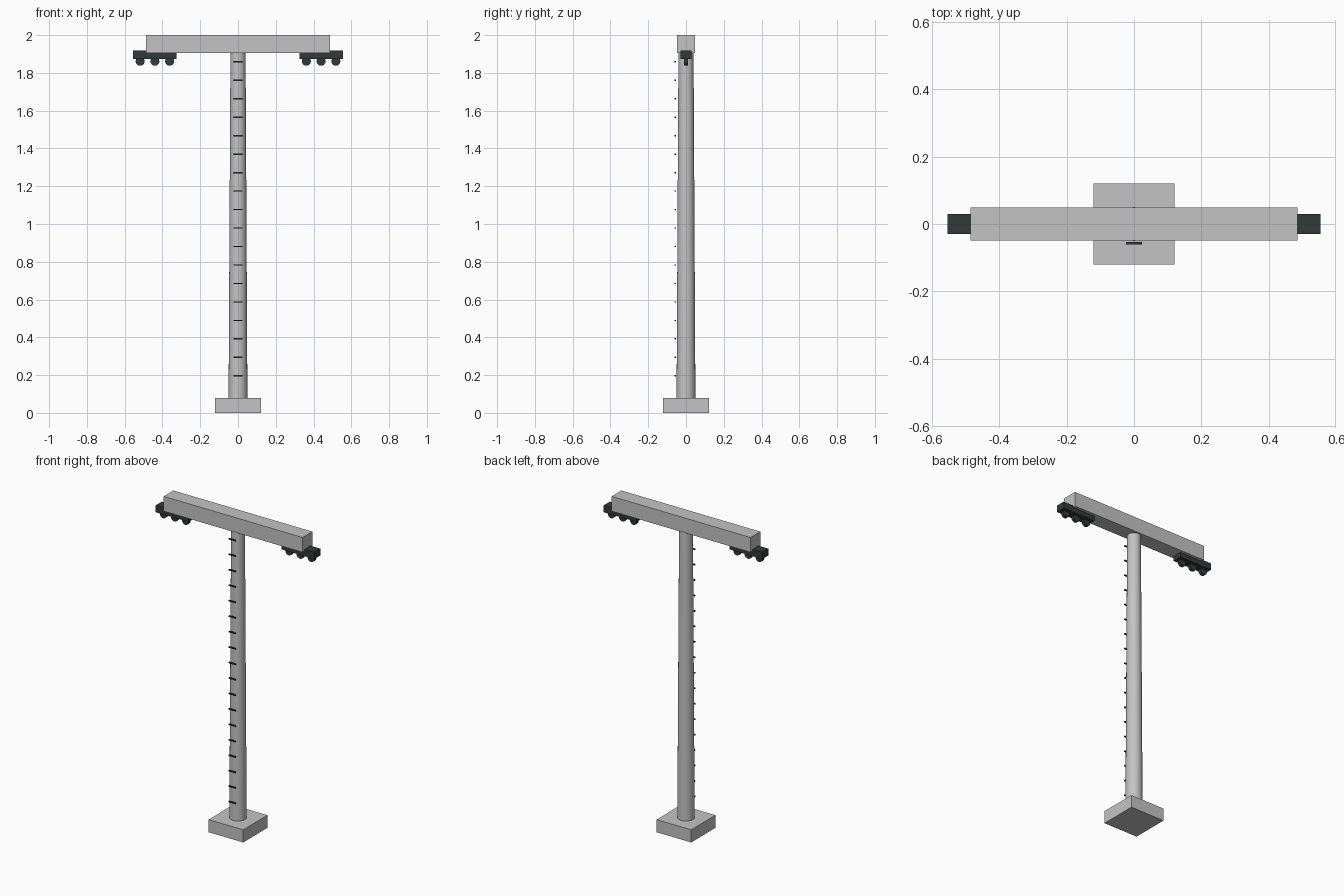
import bpy
import math

default = bpy.data.objects.get("Cube")
if default:
    bpy.data.objects.remove(default, do_unlink=True)


def material(name, color):
    mat = bpy.data.materials.new(name)
    mat.use_nodes = True
    mat.diffuse_color = color
    mat.node_tree.nodes["Principled BSDF"].inputs["Base Color"].default_value = color
    return mat


light_grey = material("light grey metal", (0.55, 0.55, 0.55, 1))
dark_grey = material("dark grey metal", (0.032, 0.042, 0.041, 1))


def finish(name, mat):
    obj = bpy.context.object
    obj.name = name
    obj.data.materials.append(mat)
    return obj


def box(name, center, size, mat):
    bpy.ops.mesh.primitive_cube_add(size=1, location=center)
    obj = finish(name, mat)
    obj.scale = size
    bpy.ops.object.transform_apply(location=False, rotation=False, scale=True)
    return obj


# Foundation, tapered mast and crossbeam
box("foundation", (0, 0, 0.04), (0.242, 0.242, 0.08), light_grey)
bpy.ops.mesh.primitive_cone_add(vertices=24, radius1=0.05, radius2=0.04,
                                depth=1.84, location=(0, 0, 0.99))
finish("mast", light_grey)
bpy.ops.object.shade_smooth_by_angle(angle=math.radians(35))
box("crossbeam", (0, 0, 1.953), (0.972, 0.097, 0.094), light_grey)

# Ladder rungs standing off the front of the mast
RUNGS = 18
for i in range(RUNGS):
    z = 0.196 + i * (1.859 - 0.196) / (RUNGS - 1)
    box(f"rung_{i + 1}", (0, -0.057, z), (0.048, 0.008, 0.007), dark_grey)

# Wheel carriers under both ends of the crossbeam
for side, label in ((1, "left"), (-1, "right")):
    box(f"{label}_wheel_carrier", (side * 0.44, 0, 1.896), (0.23, 0.06, 0.043), dark_grey)
    for i in range(3):
        bpy.ops.mesh.primitive_cylinder_add(
            vertices=16, radius=0.024, depth=0.019,
            location=(side * (0.44 + (i - 1) * 0.078), 0, 1.862),
            rotation=(math.pi / 2, 0, 0))
        finish(f"{label}_wheel_{i + 1}", dark_grey)
        bpy.ops.object.shade_smooth_by_angle(angle=math.radians(35))
